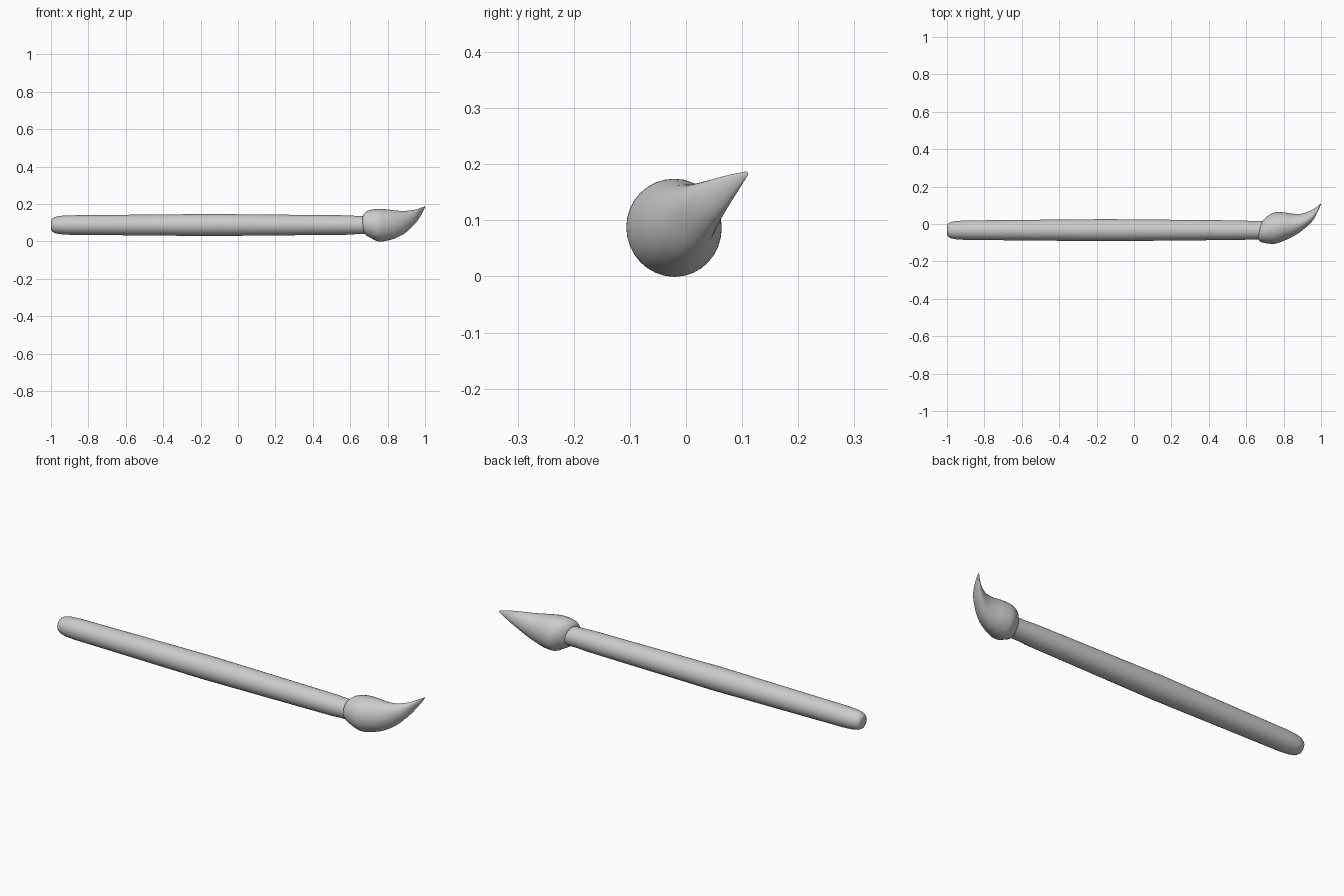
import bpy, bmesh, math
from mathutils import Vector

cube = bpy.data.objects.get("Cube")
if cube:
    bpy.data.objects.remove(cube, do_unlink=True)

grey = bpy.data.materials.new("plain grey")
grey.use_nodes = True
grey.diffuse_color = (0.6, 0.6, 0.6, 1)
grey.node_tree.nodes["Principled BSDF"].inputs["Base Color"].default_value = (0.6, 0.6, 0.6, 1)


def smooth_stations(stations, steps):
    """Catmull-Rom interpolation through the given stations."""
    pts = [Vector(s) for s in stations]
    pts = [pts[0]] + pts + [pts[-1]]
    out = []
    for a, b, c, d in zip(pts, pts[1:], pts[2:], pts[3:]):
        for i in range(steps):
            t = i / steps
            out.append(0.5 * (2 * b + (c - a) * t + (2 * a - 5 * b + 4 * c - d) * t ** 2
                              + (3 * b - a - 3 * c + d) * t ** 3))
    return out + [pts[-1]]


def loft(name, stations, sides, lean=lambda x: (0, 0)):
    """Skin elliptical rings (x, y, z, y radius, z radius) running along x."""
    bm = bmesh.new()
    rings = []
    for x, y, z, ry, rz in stations:
        ky, kz = lean(x)
        ring = []
        for i in range(sides):
            a = math.tau * i / sides
            dy, dz = ry * math.cos(a), rz * math.sin(a)
            ring.append(bm.verts.new((x + ky * dy + kz * dz, y + dy, z + dz)))
        rings.append(ring)
    for r, s in zip(rings, rings[1:]):
        for i in range(sides):
            j = (i + 1) % sides
            bm.faces.new((r[i], r[j], s[j], s[i]))
    bm.faces.new(rings[0])
    bm.faces.new(rings[-1])
    bmesh.ops.recalc_face_normals(bm, faces=bm.faces)
    mesh = bpy.data.meshes.new(name)
    bm.to_mesh(mesh)
    bm.free()
    mesh.materials.append(grey)
    obj = bpy.data.objects.new(name, mesh)
    bpy.context.collection.objects.link(obj)
    bpy.ops.object.select_all(action="DESELECT")
    obj.select_set(True)
    bpy.context.view_layer.objects.active = obj
    bpy.ops.object.shade_smooth_by_angle(angle=math.radians(50))
    return obj


# Handle: rounded butt, gentle swelling in the middle, slim neck
handle_profile = [(-1, 0.022), (-0.995, 0.034), (-0.98, 0.043), (-0.95, 0.049), (-0.9, 0.052),
                  (-0.15, 0.059), (0.58, 0.052), (0.63, 0.049), (0.72, 0.049)]
loft("handle", [(x, -0.033, 0.088, r, r) for x, r in handle_profile], 32)

# Bristles: round belly swept into a curled tip
bristle_stations = [
    (0.675, -0.034, 0.09, 0.042, 0.044),
    (0.682, -0.034, 0.091, 0.057, 0.06),
    (0.705, -0.029, 0.093, 0.072, 0.074),
    (0.75, -0.022, 0.087, 0.084, 0.087),
    (0.80, -0.014, 0.088, 0.076, 0.083),
    (0.85, -0.006, 0.093, 0.061, 0.072),
    (0.90, 0.011, 0.107, 0.045, 0.057),
    (0.95, 0.043, 0.135, 0.032, 0.036),
    (0.98, 0.078, 0.162, 0.017, 0.019),
    (0.999, 0.107, 0.183, 0.004, 0.004),
]


def collar_lean(x):
    fade = max(0, min(1, (0.75 - x) / 0.07))
    return 0.2 * fade, -0.1 * fade


loft("bristles", smooth_stations(bristle_stations, 5), 32, collar_lean)
